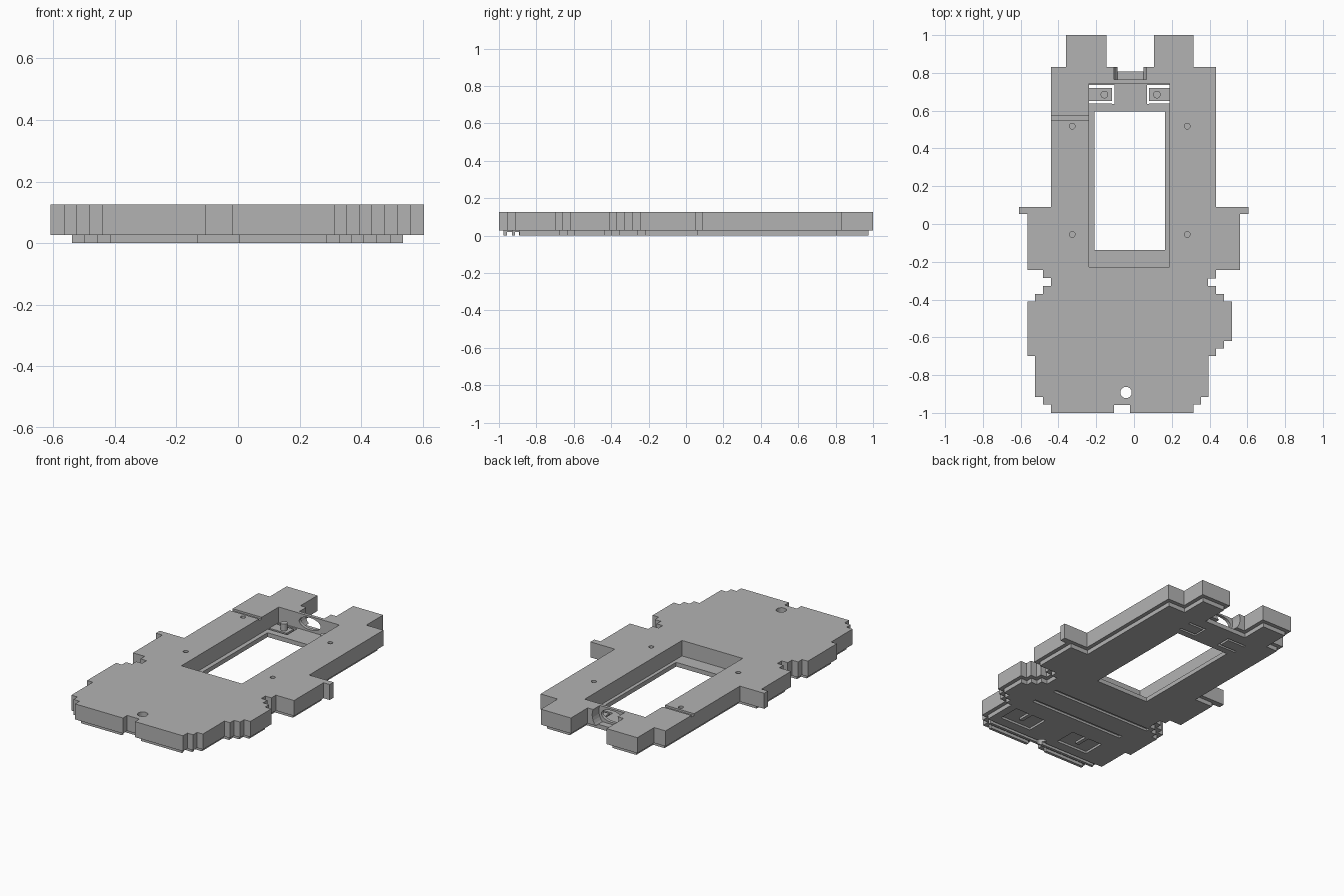
import bpy, bmesh
from mathutils import Matrix

if "Cube" in bpy.data.objects:
    bpy.data.objects.remove(bpy.data.objects["Cube"])

grey = bpy.data.materials.new("plain grey")
grey.use_nodes = True
COLOUR = (0.45, 0.45, 0.45, 1)
grey.diffuse_color = COLOUR
grey.node_tree.nodes["Principled BSDF"].inputs["Base Color"].default_value = COLOUR

BASE, TOP = 0.027, 0.125


def add(name, bm):
    bmesh.ops.recalc_face_normals(bm, faces=bm.faces)
    mesh = bpy.data.meshes.new(name)
    bm.to_mesh(mesh)
    bm.free()
    mesh.materials.append(grey)
    ob = bpy.data.objects.new(name, mesh)
    bpy.context.collection.objects.link(ob)
    return ob


def slab(name, points, z0, z1):
    bm = bmesh.new()
    face = bm.faces.new([bm.verts.new((x, y, z0)) for x, y in points])
    out = bmesh.ops.extrude_face_region(bm, geom=[face])
    moved = [v for v in out["geom"] if isinstance(v, bmesh.types.BMVert)]
    bmesh.ops.translate(bm, verts=moved, vec=(0, 0, z1 - z0))
    return add(name, bm)


def box(name, x0, x1, y0, y1, z0, z1):
    return slab(name, [(x0, y0), (x1, y0), (x1, y1), (x0, y1)], z0, z1)


def rod(name, centre, radius, depth, axis="Z", squash=1.0, sides=32):
    bm = bmesh.new()
    bmesh.ops.create_cone(bm, cap_ends=True, segments=sides, radius1=radius,
                          radius2=radius, depth=depth)
    if axis == "Y":
        bmesh.ops.rotate(bm, verts=bm.verts, matrix=Matrix.Rotation(1.5707963, 3, "X"))
        bmesh.ops.scale(bm, verts=bm.verts, vec=(1, 1, squash))
    bmesh.ops.translate(bm, verts=bm.verts, vec=centre)
    return add(name, bm)


def cut(target, cutter):
    mod = target.modifiers.new("cut", "BOOLEAN")
    mod.operation, mod.solver, mod.object = "DIFFERENCE", "EXACT", cutter
    graph = bpy.context.evaluated_depsgraph_get()
    mesh = bpy.data.meshes.new_from_object(target.evaluated_get(graph))
    target.modifiers.clear()
    target.data = mesh
    bpy.data.objects.remove(cutter)


def inset(points, d):
    # rectilinear counter-clockwise outline moved inward
    result = []
    n = len(points)
    for i, (x, y) in enumerate(points):
        shift = [0, 0]
        for a, b in ((points[i - 1], (x, y)), ((x, y), points[(i + 1) % n])):
            dx, dy = b[0] - a[0], b[1] - a[1]
            if abs(dx) > abs(dy):
                shift[1] = d if dx > 0 else -d
            else:
                shift[0] = -d if dy > 0 else d
        result.append((x + shift[0], y + shift[1]))
    return result


def steps(start, moves):
    # alternate x and y coordinates along a stepped edge
    x, y = start
    path = [(x, y)]
    for i, value in enumerate(moves):
        if i % 2 == 0:
            y = value
        else:
            x = value
        path.append((x, y))
    return path


# stepped outline, counter-clockwise from the front notch
front_left = steps((0.315, -1), [-.955, .355, -.915, .395, -.7, .435, -.66, .477, -.62, .52,
                                 -.41, .477, -.37, .435, -.328, .393, -.288, .435, -.243, .562])
front_right = steps((-.565, -.243), [-.243, -.482, -.285, -.44, -.328, -.482, -.37, -.525, -.41,
                                     -.565, -.7, -.525, -.915, -.482, -.955, -.44, -1])[2:]
front_right.insert(0, (-.565, -.243))
notch = [(-.105, -1), (-.105, -.957), (-.02, -.957), (-.02, -1)]
rear = [(.435, .09), (.435, .832), (.315, .832), (.315, 1), (.105, 1), (.105, .832),
        (-.145, .832), (-.145, 1), (-.36, 1), (-.36, .832), (-.44, .832), (-.44, .09)]
ears_left = [(.562, .052), (.605, .052), (.605, .09)]
ears_right = [(-.61, .09), (-.61, .052), (-.565, .052)]

full = notch + front_left + ears_left + rear + ears_right + front_right
plain = notch + front_left + [(.562, .09)] + rear + [(-.565, .09)] + front_right

# main plate and the inset lip beneath it
plate = slab("main_plate", full, BASE, TOP)
lip = slab("lower_lip", inset(plain, .025), 0, BASE)

# display pocket and window
cut(plate, box("cutter", -.237, .187, -.227, .745, -.1, .3))
cut(lip, box("cutter", -.21, .165, -.137, .595, -.1, .3))

# rear connector recess and the opening into the pocket
cut(plate, rod("cutter", (-.019, .815, .09), .093, .1, "Y"))
cut(plate, rod("cutter", (-.019, .76, .077), .075, .06, "Y", .5))

# cable groove, screw holes and hanging hole
cut(plate, box("cutter", -.5, -.2, .547, .575, TOP - .012, .3))
for x in (-.327, .282):
    for y in (-.055, .518):
        cut(plate, rod("cutter", (x, y, TOP), .015, .12, sides=20))
for body in (plate, lip):
    cut(body, rod("cutter", (-.042, -.892, .05), .03, .4))

# springy button tabs: three slots around each, with a peg on top
for side, inner, outer, peg in (("right", -.102, -.237, -.157), ("left", .068, .187, .121)):
    tip = inner - .014 if inner < 0 else inner + .011
    lo, hi = sorted((inner, outer))
    for y0, y1 in ((.637, .651), (.721, .735)):
        cut(lip, box("cutter", lo, hi, y0, y1, -.1, .1))
    lo, hi = sorted((inner, tip))
    cut(lip, box("cutter", lo, hi, .636, .736, -.1, .1))
    rod(side + "_button_peg", (peg, .685, .045), .02, .05, sides=24)

# grooves and shallow panels on the underside
for y0, y1 in ((-.957, -.93), (-.913, -.892)):
    cut(lip, box("cutter", -.8, .8, y0, y1, -.1, .019))
for x0, x1, y0, y1 in ((-.43, .28, -.4, -.375), (-.36, .3, -.565, -.54),
                       (.1, .32, -.83, -.69), (-.33, -.11, -.83, -.69)):
    cut(lip, box("cutter", x0, x1, y0, y1, -.1, .014))
for x in (.21, -.22):
    box("underside_rib", x - .012, x + .012, -.78, -.69, 0, .014)
